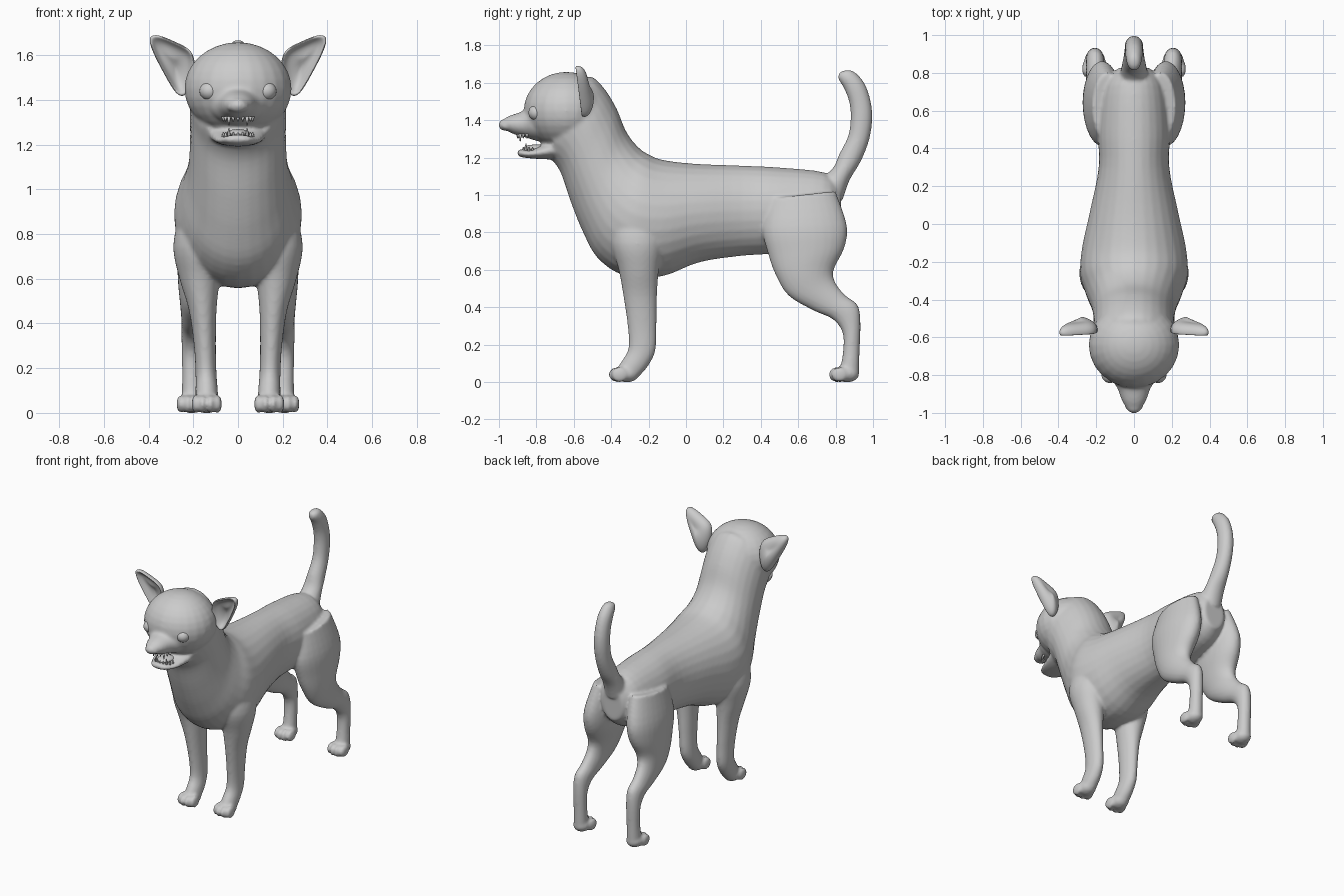
import bpy, bmesh, math
from mathutils import Matrix, Vector


def finish(name, bm):
    bmesh.ops.recalc_face_normals(bm, faces=bm.faces)
    for f in bm.faces:
        f.smooth = True
    me = bpy.data.meshes.new(name)
    bm.to_mesh(me)
    bm.free()
    ob = bpy.data.objects.new(name, me)
    bpy.context.collection.objects.link(ob)
    return ob


def ball(bm, c, r):
    bmesh.ops.create_uvsphere(bm, u_segments=24, v_segments=16, radius=1,
                              matrix=Matrix.Translation(c) @ Matrix.Diagonal((*r, 1)))


def bridge(bm, rings):
    n = len(rings[0])
    for a, b in zip(rings, rings[1:]):
        for i in range(n):
            j = (i + 1) % n
            bm.faces.new((a[i], a[j], b[j], b[i]))
    bm.faces.new(rings[0][::-1])
    bm.faces.new(rings[-1])


def spline(rows, steps=4):
    """Catmull-Rom interpolation between table rows."""
    out = []
    for i in range(len(rows) - 1):
        p = [rows[max(0, min(len(rows) - 1, i + k))] for k in (-1, 0, 1, 2)]
        for s in range(steps):
            t = s / steps
            out.append([0.5 * (2 * b + (c - a) * t + (2 * a - 5 * b + 4 * c - d) * t * t
                               + (3 * b - a - 3 * c + d) * t ** 3) for a, b, c, d in zip(*p)])
    return out + [list(rows[-1])]


def loft(bm, rows, side=1, n=28):
    """Rows: edge A (y, z), edge B (y, z), half width, centre x."""
    rows = [tuple(r) + (0,) if len(r) == 5 else tuple(r) for r in rows]
    rings = []
    for ay, az, by, bz, w, cx in spline(rows):
        ring = []
        for k in range(n):
            t = 2 * math.pi * k / n
            c, s = math.cos(t) / 2, math.sin(t)
            ring.append(bm.verts.new((side * cx + w * s, (ay + by) / 2 + (ay - by) * c,
                                      (az + bz) / 2 + (az - bz) * c)))
        rings.append(ring)
    bridge(bm, rings)


bm = bmesh.new()
# torso and neck, rump to head
loft(bm, [(.83, 1.05, .825, .82, .08), (.74, 1.12, .72, .74, .16), (.50, 1.147, .50, .69, .19),
          (.30, 1.157, .30, .675, .187), (.05, 1.167, .07, .64, .235), (-.12, 1.187, -.13, .565, .275),
          (-.20, 1.217, -.33, .57, .285), (-.26, 1.26, -.47, .66, .255), (-.32, 1.34, -.55, .80, .225),
          (-.37, 1.46, -.615, .96, .215), (-.43, 1.56, -.67, 1.12, .215), (-.50, 1.63, -.72, 1.19, .21),
          (-.58, 1.62, -.74, 1.20, .18)])
# skull
ball(bm, (0, -.64, 1.45), (.24, .228, .208))
# upper muzzle and nose
loft(bm, [(-.72, 1.50, -.72, 1.28, .14), (-.82, 1.47, -.80, 1.29, .125), (-.88, 1.445, -.85, 1.305, .09),
          (-.94, 1.425, -.92, 1.325, .066), (-.985, 1.40, -.965, 1.35, .04)])
ball(bm, (0, -.967, 1.375), (.042, .035, .033))
# lower jaw
loft(bm, [(-.70, 1.30, -.70, 1.19, .13), (-.78, 1.262, -.78, 1.192, .11), (-.84, 1.242, -.84, 1.197, .09),
          (-.885, 1.245, -.885, 1.203, .062), (-.90, 1.235, -.90, 1.213, .035)])
# tail
loft(bm, [(.74, 1.10, .84, .98, .075), (.79, 1.15, .875, 1.08, .066), (.82, 1.22, .935, 1.18, .056),
          (.865, 1.31, .978, 1.29, .05), (.88, 1.40, .996, 1.40, .05), (.874, 1.49, .988, 1.50, .048),
          (.845, 1.57, .953, 1.60, .046), (.812, 1.625, .895, 1.662, .036), (.82, 1.655, .85, 1.668, .015)])

FRONT_LEG = [(-.40, .88, -.12, .88, .10, .165), (-.40, .74, -.12, .74, .11, .18),
             (-.36, .60, -.145, .60, .09, .172), (-.335, .46, -.155, .46, .062, .158),
             (-.312, .30, -.158, .30, .049, .148), (-.308, .18, -.163, .17, .047, .143),
             (-.345, .11, -.20, .09, .05, .14), (-.37, .07, -.25, .03, .05, .14)]
HIND_LEG = [(.44, .98, .80, 1.02, .08, .14), (.41, .82, .86, .84, .10, .165),
            (.44, .68, .848, .72, .097, .175), (.485, .56, .79, .60, .08, .188),
            (.55, .46, .80, .53, .063, .197), (.68, .383, .855, .462, .052, .202),
            (.785, .335, .918, .412, .049, .205), (.838, .26, .933, .32, .045, .207),
            (.838, .15, .928, .15, .043, .207), (.82, .06, .925, .04, .046, .207)]
for s in (-1, 1):
    loft(bm, FRONT_LEG, s)
    loft(bm, HIND_LEG, s)
    # paws with four toes each
    for px, py in ((.14, -.315), (.207, .862)):
        ball(bm, (s * px, py, .045), (.056, .065, .047))
        for dx, dy in ((-.049, -.04), (-.017, -.055), (.017, -.055), (.049, -.04)):
            ball(bm, (s * px + dx, py + dy, .04), (.019, .045, .041))
    # nose wings
    ball(bm, (s * .032, -.962, 1.367), (.018, .02, .018))

body = finish("dog_body", bm)
rm = body.modifiers.new("Fuse", 'REMESH')
rm.mode = 'VOXEL'
rm.voxel_size = .01
rm.use_smooth_shade = True
sm = body.modifiers.new("Soften", 'SMOOTH')
sm.factor = .5
sm.iterations = 6

# ears: cupped leaf shapes, open to the front
OUTLINE = [(.19, 1.62), (.27, 1.655), (.355, 1.695), (.405, 1.69), (.387, 1.62),
           (.33, 1.515), (.275, 1.415), (.23, 1.41), (.19, 1.50)]
cx, cz = .285, 1.57
bm = bmesh.new()
rings = []
for k, y in ((.08, -.535), (.7, -.54), (.9, -.578), (1.0, -.572), (1.0, -.54), (.65, -.51), (.08, -.505)):
    rings.append([bm.verts.new((cx + (x - cx) * k, y - .12 * (z - 1.55), cz + (z - cz) * k))
                  for x, z in OUTLINE])
bridge(bm, rings)
ears = finish("ears", bm)
ears.modifiers.new("Mirror", 'MIRROR')
ears.modifiers.new("Round", 'SUBSURF').levels = 2
ears.modifiers["Round"].render_levels = 2

# eyes
bm = bmesh.new()
for s in (-1, 1):
    ball(bm, (s * .127, -.797, 1.44), (.045, .045, .042))
finish("eyes", bm)

# tongue
bm = bmesh.new()
ball(bm, (0, -.80, 1.25), (.05, .07, .02))
finish("tongue", bm)

# teeth: small cones around both jaws, longer at the canines
bm = bmesh.new()
for up in (True, False):
    for i in range(-4, 5):
        a = i * .32
        h = .04 if abs(i) == 2 else .022
        x, y = .068 * math.sin(a), (-.83 if up else -.80) - .07 * math.cos(a)
        z = (1.325 if up else 1.235) + (-h / 2 if up else h / 2)
        rot = Matrix.Rotation(math.pi if up else 0, 4, 'X')
        bmesh.ops.create_cone(bm, cap_ends=True, segments=8, radius1=.009, radius2=.002, depth=h,
                              matrix=Matrix.Translation((x, y, z)) @ rot)
finish("teeth", bm)
